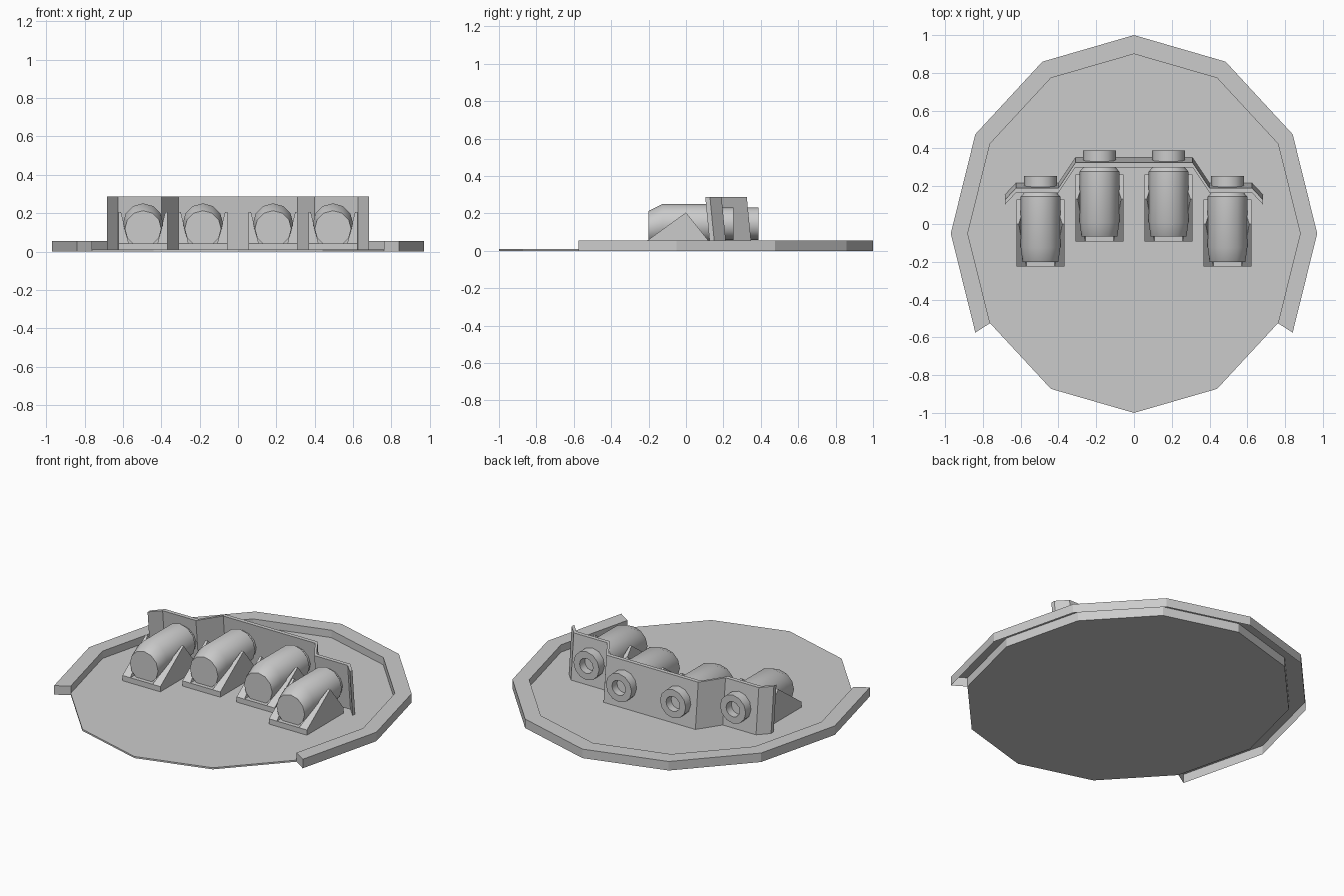
import bpy, bmesh
from math import sin, cos, pi, radians

if "Cube" in bpy.data.objects:
    bpy.data.objects.remove(bpy.data.objects["Cube"])


def make(name, verts, faces, smooth=False):
    me = bpy.data.meshes.new(name)
    me.from_pydata(verts, [], faces)
    bm = bmesh.new()
    bm.from_mesh(me)
    bmesh.ops.recalc_face_normals(bm, faces=bm.faces)
    bm.to_mesh(me)
    bm.free()
    ob = bpy.data.objects.new(name, me)
    bpy.context.collection.objects.link(ob)
    if smooth:
        bpy.ops.object.select_all(action='DESELECT')
        ob.select_set(True)
        bpy.context.view_layer.objects.active = ob
        bpy.ops.object.shade_smooth_by_angle(angle=radians(35))
    return ob


def bridge(rings, closed=True, caps=True):
    """Join a list of equal rings into one skin, with end caps."""
    n = len(rings[0])
    verts = [p for r in rings for p in r]
    faces = []
    for k in range(len(rings) - 1):
        for i in range(n if closed else n - 1):
            j = (i + 1) % n
            faces.append((k*n + i, k*n + j, k*n + n + j, k*n + n + i))
    if caps:
        faces += [tuple(range(n)), tuple(range(len(verts) - n, len(verts)))]
    return verts, faces


def ellipse(rx, ry, k, z):
    a = k * pi / 6
    return (rx * sin(a), ry * cos(a) - 0.05, z)


# Thin twelve-sided floor
make("floor_disc", *bridge([[ellipse(0.88, 0.95, k, z) for k in range(12)] for z in (0, 0.01)]))

# Raised rim around the back, open underneath, with closed ends
sections = [[ellipse(0.97, 1.05, k, 0), ellipse(0.97, 1.05, k, 0.055),
             ellipse(0.88, 0.95, k, 0.055), ellipse(0.88, 0.95, k, 0)] for k in range(-4, 5)]
make("rim", *bridge(sections, closed=False))

# Stepped wall, leaning forward, standing behind the barrels
half = [(-0.683, 0.128), (-0.625, 0.19), (-0.40, 0.19), (-0.31, 0.325)]
path = half + [(-x, y) for x, y in reversed(half)]
make("back_wall", *bridge([[(x, y + 0.027, 0.01), (x, y, 0.288),
                            (x, y - 0.025, 0.288), (x, y + 0.002, 0.01)] for x, y in path]))


# Barrel: sloped front, body, neck and recessed hole at the back
BARREL = [(-0.20, 0.095, 0.118), (-0.125, 0.105, 0.146), (0.145, 0.105, 0.146),
          (0.165, 0.087, 0.146), (0.255, 0.087, 0.146), (0.255, 0.046, 0.146),
          (0.17, 0.046, 0.146)]


def barrel(x, y):
    rings = [[(x + r * sin(i * pi / 6), y + py, cz + r * cos(i * pi / 6)) for i in range(12)]
             for py, r, cz in BARREL]
    make("barrel", *bridge(rings), smooth=True)


# Cradle: flat plate with a triangular cheek on each side
def cradle(x, y):
    make("cradle_plate", *bridge([[(x + sx * 0.128, y + sy, z) for sx, sy in
                                   ((-1, -0.225), (1, -0.225), (1, 0.13), (-1, 0.13))]
                                  for z in (0.008, 0.042)]))
    profile = [(-0.225, 0.042), (0.0, 0.205), (0.13, 0.042)]
    for s in (-1, 1):
        outer = [(x + s * 0.128, y + py, pz) for py, pz in profile]
        inner = [(x + s * (0.115 if pz > 0.1 else 0.075), y + py, pz) for py, pz in profile]
        make("cradle_cheek", *bridge([outer, inner]))


for px, py in ((-0.495, 0), (-0.183, 0.133), (0.183, 0.133), (0.495, 0)):
    barrel(px, py)
    cradle(px, py)
